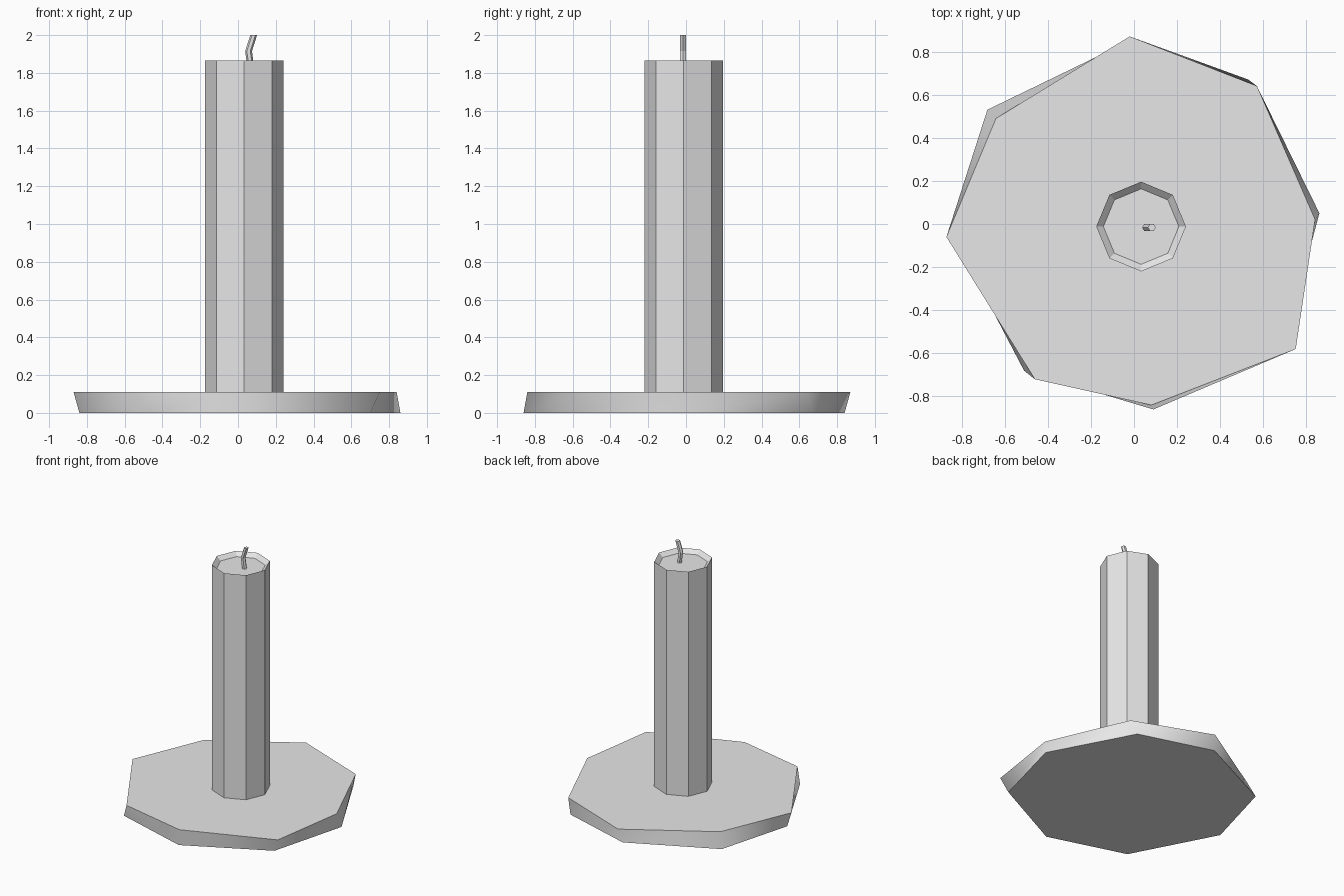
import bpy
import bmesh
import math
from mathutils import Vector

# Remove only the default cube
default_cube = bpy.data.objects.get("Cube")
if default_cube:
    bpy.data.objects.remove(default_cube, do_unlink=True)

# One plain grey for every part
grey = bpy.data.materials.new("plain grey")
grey.use_nodes = True
GREY_COLOUR = (0.8, 0.8, 0.8, 1.0)
grey.diffuse_color = GREY_COLOUR
for node in grey.node_tree.nodes:
    if node.type == "BSDF_PRINCIPLED":
        node.inputs["Base Color"].default_value = GREY_COLOUR


def circle(centre, radius, sides, z):
    """Regular ring of points with its first corner on +x."""
    step = math.tau / sides
    return [Vector((centre[0] + radius * math.cos(i * step),
                    centre[1] + radius * math.sin(i * step), z))
            for i in range(sides)]


def loft(name, rings):
    """Join successive rings of points with quads and cap both ends."""
    mesh = bpy.data.meshes.new(name)
    bm = bmesh.new()
    loops = [[bm.verts.new(point) for point in ring] for ring in rings]
    for lower, upper in zip(loops, loops[1:]):
        count = len(lower)
        for i in range(count):
            j = (i + 1) % count
            bm.faces.new((lower[i], lower[j], upper[j], upper[i]))
    bm.faces.new(list(reversed(loops[0])))
    bm.faces.new(loops[-1])
    bmesh.ops.recalc_face_normals(bm, faces=bm.faces[:])
    bm.to_mesh(mesh)
    bm.free()
    mesh.materials.append(grey)
    part = bpy.data.objects.new(name, mesh)
    bpy.context.collection.objects.link(part)
    return part


# Rough-cut eight-sided base plate, with uneven corners above and below
BASE_TOP = 0.11
lower_corners = [(0.86, 0.05), (0.53, 0.67), (-0.04, 0.84), (-0.68, 0.53),
                 (-0.84, -0.05), (-0.51, -0.68), (0.09, -0.86), (0.70, -0.55)]
upper_corners = [(0.84, 0.02), (0.57, 0.64), (-0.02, 0.87), (-0.64, 0.49),
                 (-0.87, -0.06), (-0.46, -0.72), (0.08, -0.84), (0.75, -0.58)]
base = loft("base_plate", [
    [Vector((x, y, 0)) for x, y in lower_corners],
    [Vector((x, y, BASE_TOP)) for x, y in upper_corners],
])

# Soft side corners, crisp rim
bpy.ops.object.select_all(action="DESELECT")
base.select_set(True)
bpy.context.view_layer.objects.active = base
bpy.ops.object.shade_smooth_by_angle(angle=math.radians(65))

# Octagonal candle with a shallow sloped hollow at the top
CANDLE_CENTRE = (0.033, -0.012)
CANDLE_TOP = 1.865
FLOOR = CANDLE_TOP - 0.03
loft("candle", [
    circle(CANDLE_CENTRE, 0.208, 8, BASE_TOP),
    circle(CANDLE_CENTRE, 0.208, 8, CANDLE_TOP),
    circle(CANDLE_CENTRE, 0.175, 8, FLOOR),
])

# Thin bent wick standing in the hollow
WICK_Y = -0.016
wick_path = [(0.067, FLOOR), (0.056, 1.915), (0.083, 2.0)]
loft("wick", [circle((x, WICK_Y), 0.018, 6, z) for x, z in wick_path])
